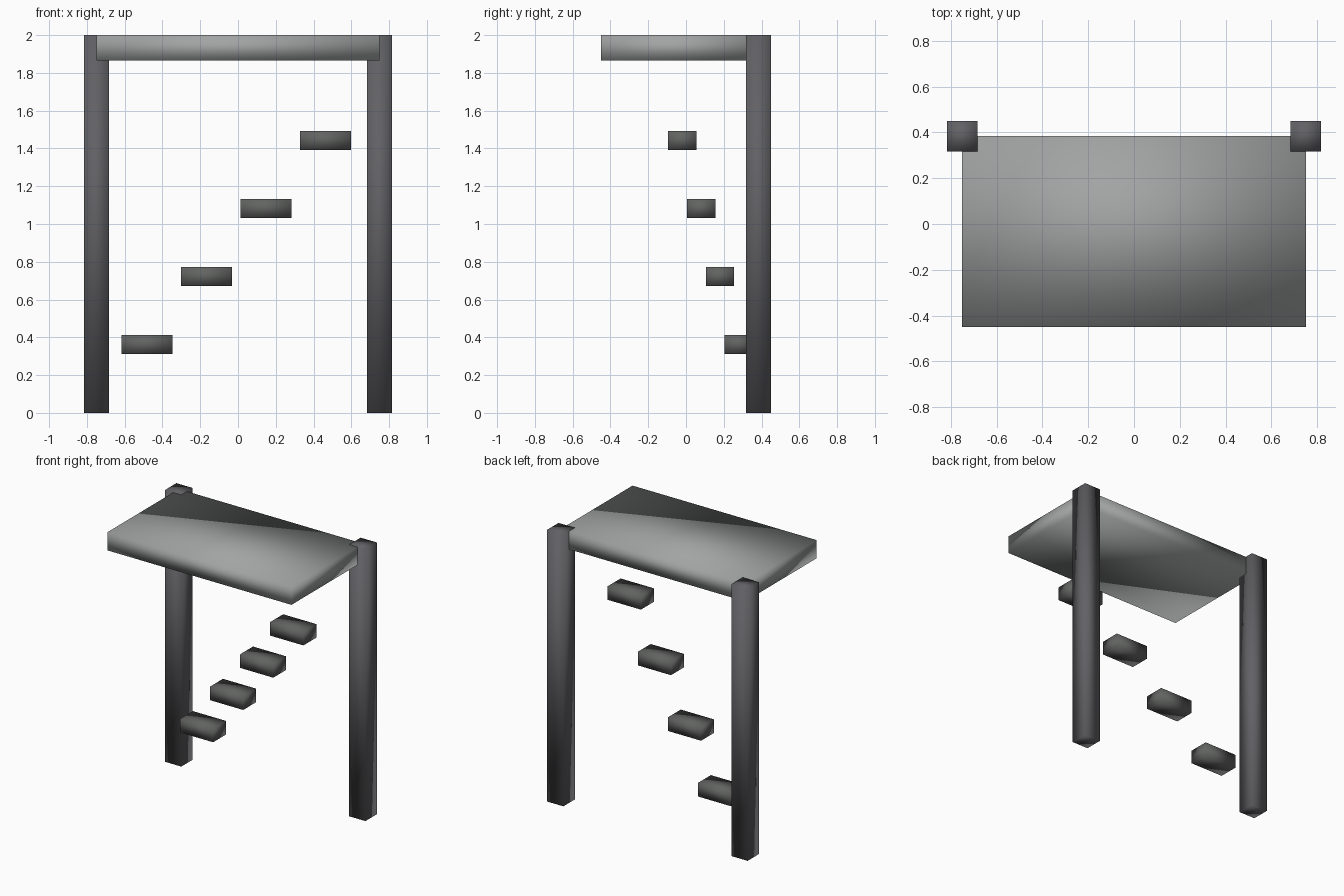
import bpy

if "Cube" in bpy.data.objects:
    bpy.data.objects.remove(bpy.data.objects["Cube"])


def grey(name, rgb):
    mat = bpy.data.materials.new(name)
    mat.diffuse_color = (*rgb, 1)
    mat.use_nodes = True
    mat.node_tree.nodes["Principled BSDF"].inputs["Base Color"].default_value = mat.diffuse_color
    return mat


def box(name, center, size, mat):
    bpy.ops.mesh.primitive_cube_add(size=1, location=center)
    ob = bpy.context.object
    ob.name = name
    ob.scale = size
    bpy.ops.object.transform_apply(location=False, rotation=False, scale=True)
    bpy.ops.object.shade_smooth()  # soft shading across the shared corners
    ob.data.materials.append(mat)
    return ob


slab_mat = grey("light_grey", (0.36, 0.37, 0.37))
post_mat = grey("dark_grey", (0.12, 0.12, 0.13))
step_mat = grey("step_grey", (0.12, 0.125, 0.12))

# Raised platform, flush with the tops of the posts
box("platform", (0, -0.033, 1.933), (1.5, 0.833, 0.133), slab_mat)

# Two rear posts
for side, label in ((-1, "left"), (1, "right")):
    box(f"{label}_post", (side * 0.75, 0.383, 1.0), (0.133, 0.133, 2.0), post_mat)

# Floating steps rising to the right and towards the front
for i in range(4):
    center = (-0.481 + 0.315 * i, 0.28 - 0.1 * i, 0.362 + 0.36 * i)
    box(f"step_{i + 1}", center, (0.27, 0.15, 0.1), step_mat)
